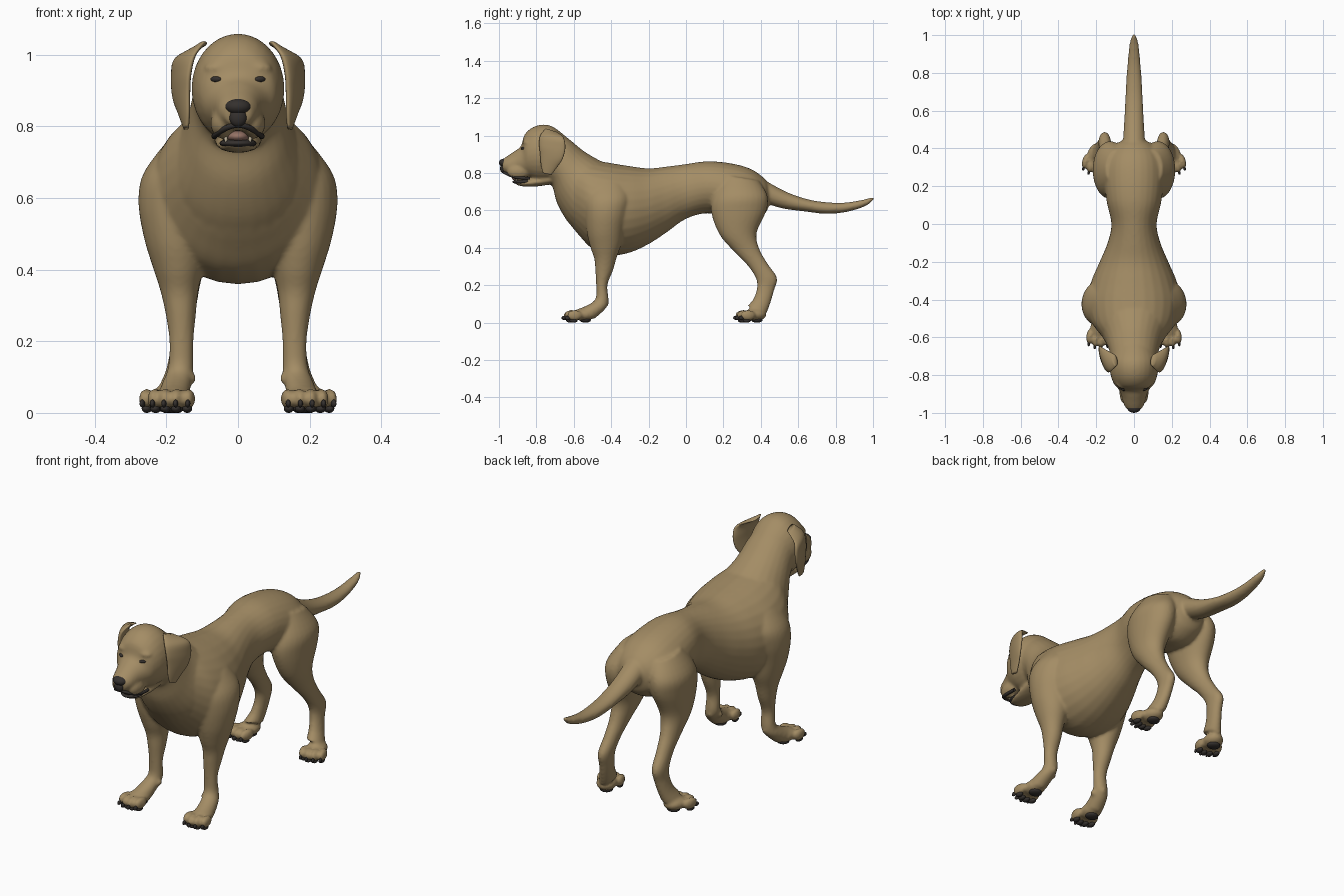
import bpy, bmesh, math
from mathutils import Vector, Matrix

if "Cube" in bpy.data.objects:
    bpy.data.objects.remove(bpy.data.objects["Cube"], do_unlink=True)


def material(name, color):
    mat = bpy.data.materials.new(name)
    mat.use_nodes = True
    mat.diffuse_color = (*color, 1)
    bsdf = mat.node_tree.nodes["Principled BSDF"]
    bsdf.inputs["Base Color"].default_value = (*color, 1)
    bsdf.inputs["Roughness"].default_value = 0.8
    return mat


COAT = material("tan coat", (0.37, 0.265, 0.13))
DARK = material("dark skin", (0.035, 0.03, 0.027))
PINK = material("tongue pink", (0.30, 0.17, 0.13))
TEETH = material("ivory teeth", (0.6, 0.52, 0.38))


def finish(bm, name, mat):
    bmesh.ops.recalc_face_normals(bm, faces=bm.faces)
    mesh = bpy.data.meshes.new(name)
    bm.to_mesh(mesh)
    bm.free()
    mesh.materials.append(mat)
    obj = bpy.data.objects.new(name, mesh)
    bpy.context.collection.objects.link(obj)
    for poly in mesh.polygons:
        poly.use_smooth = True
    return obj


def spline(p0, p1, p2, p3, t):
    return 0.5 * (2 * p1 + (p2 - p0) * t + (2 * p0 - 5 * p1 + 4 * p2 - p3) * t * t
                  + (3 * p1 - p0 - 3 * p2 + p3) * t ** 3)


def loft(bm, sections, side=1, sides=28, steps=5):
    """Section: first edge y, z, second edge y, z, half width, x, x skew, widest height."""
    defaults = (0, 0, 0, 0, 0, 0, 0, 0.5)
    rows = [tuple(s) + defaults[len(s):] for s in sections]
    last = len(rows) - 1
    dense = []
    for i in range(last):
        quad = [rows[max(0, min(last, i + k))] for k in (-1, 0, 1, 2)]
        dense += [[spline(*c, k / steps) for c in zip(*quad)] for k in range(steps)]
    dense.append(rows[-1])
    rings = []
    for ya, za, yb, zb, width, x, skew, f in dense:
        a, b = Vector((x, ya, za)), Vector((x + skew, yb, zb))
        mid = b.lerp(a, f)
        ring = []
        for k in range(sides):
            t = math.tau * k / sides
            up = math.sin(t)
            p = mid + (a - mid if up > 0 else mid - b) * up
            p.x += width * math.cos(t)
            ring.append(bm.verts.new((p.x * side, p.y, p.z)))
        rings.append(ring)
    faces = [bm.faces.new(rings[0]), bm.faces.new(rings[-1])]
    for r, s in zip(rings, rings[1:]):
        for k in range(sides):
            n = (k + 1) % sides
            faces.append(bm.faces.new((r[k], r[n], s[n], s[k])))
    bmesh.ops.recalc_face_normals(bm, faces=faces)


def ball(bm, center, radii, turn=0.0):
    matrix = (Matrix.Translation(center) @ Matrix.Rotation(turn, 4, "Z")
              @ Matrix.Diagonal((*radii, 1)))
    bmesh.ops.create_uvsphere(bm, u_segments=20, v_segments=12, radius=1, matrix=matrix)


body, claws, pads = bmesh.new(), bmesh.new(), bmesh.new()

# Torso: y, belly, back, half width, widest height
torso = [(.445, .63, .73, .05, .5), (.42, .58, .77, .10, .5), (.35, .54, .82, .15, .5),
         (.25, .55, .85, .16, .5), (.12, .585, .863, .145, .5), (0, .555, .848, .12, .5),
         (-.1, .485, .835, .14, .5), (-.2, .42, .825, .182, .5), (-.3, .375, .837, .225, .5),
         (-.4, .36, .853, .25, .5), (-.5, .395, .87, .235, .5), (-.57, .465, .885, .19, .5),
         (-.63, .54, .89, .135, .5), (-.68, .62, .82, .07, .5)]
loft(body, [(y, top, y, low, w, 0, 0, f) for y, low, top, w, f in torso])

# Neck
loft(body, [(-.40, .84, -.58, .48, .21), (-.47, .872, -.64, .55, .185),
            (-.55, .92, -.69, .64, .15), (-.63, .985, -.715, .73, .13),
            (-.72, 1.04, -.75, .765, .12)])

# Skull and muzzle
loft(body, [(-.63, .985, -.68, .78, .10), (-.72, 1.052, -.73, .755, .128),
            (-.80, 1.053, -.79, .755, .125), (-.86, 1.01, -.83, .77, .107),
            (-.882, .945, -.855, .78, .086), (-.92, .915, -.895, .787, .067),
            (-.96, .888, -.945, .79, .055), (-.985, .87, -.978, .805, .038)])
# Lower jaw
loft(body, [(-.72, .79, -.72, .74, .07), (-.80, .775, -.80, .728, .062),
            (-.87, .762, -.87, .728, .05), (-.92, .762, -.91, .738, .03)])
# Tail
loft(body, [(.36, .80, .38, .66, .07), (.43, .757, .42, .64, .06), (.54, .698, .52, .61, .053),
            (.65, .66, .64, .594, .047), (.75, .644, .75, .582, .042),
            (.85, .642, .86, .592, .034), (.95, .658, .957, .622, .024),
            (.99, .67, .995, .65, .013), (1.005, .67, 1.005, .66, .004)])

front_leg = [(-.52, .74, -.33, .75, .06, .15), (-.54, .66, -.30, .67, .088, .178),
             (-.54, .58, -.31, .59, .097, .181), (-.53, .48, -.33, .50, .09, .173),
             (-.51, .40, -.345, .42, .072, .167), (-.49, .34, -.37, .35, .054, .164),
             (-.485, .28, -.39, .28, .043, .16), (-.48, .20, -.42, .20, .034, .158),
             (-.483, .13, -.414, .12, .036, .16), (-.515, .10, -.43, .075, .04, .17),
             (-.57, .075, -.49, .02, .045, .18)]
hind_leg = [(.2, .79, .39, .76, .06, .09), (.145, .68, .435, .68, .09, .122),
            (.135, .59, .43, .60, .088, .128), (.18, .47, .378, .48, .066, .138),
            (.26, .377, .392, .395, .046, .145), (.33, .305, .437, .315, .036, .15),
            (.372, .24, .487, .24, .033, .155), (.38, .19, .472, .175, .031, .158),
            (.362, .13, .453, .11, .033, .168), (.33, .09, .435, .06, .04, .18)]


def paw(x, y, side, turn):
    """Four toes with claws and pads, pointing along -y and turned outward."""
    def place(dx, dy, z):
        p = Matrix.Rotation(turn, 3, "Z") @ Vector((dx, dy, 0))
        return ((x + p.x) * side, y + p.y, z)
    angle = turn * side
    ball(body, place(0, .015, .043), (.05, .062, .034), angle)
    ball(pads, place(0, .025, .014), (.033, .03, .014), angle)
    for k in (-1.5, -.5, .5, 1.5):
        back = .013 * (abs(k) - .5)
        ball(body, place(k * .032, back - .05, .039), (.019, .041, .029), angle)
        ball(pads, place(k * .03, back - .055, .012), (.014, .022, .012), angle)
        ball(claws, place(k * .033, back - .088, .026), (.007, .014, .011), angle)


for side in (1, -1):
    loft(body, front_leg, side)
    loft(body, hind_leg, side)
    paw(.183, -.563, side, math.radians(5))
    paw(.2, .355, side, math.radians(15))
    # Dewclaw, heel, hanging lip and brow
    ball(body, (.128 * side, -.465, .095), (.011, .014, .016))
    ball(body, (.16 * side, -.43, .105), (.02, .018, .022))
    ball(body, (.043 * side, -.895, .808), (.034, .062, .042))
    ball(body, (.055 * side, -.845, .962), (.04, .028, .02))

# Fuse the coat into one soft skin
dog = finish(body, "body", COAT)
remesh = dog.modifiers.new("fuse", "REMESH")
remesh.mode = "VOXEL"
remesh.voxel_size = 0.0075
remesh.use_smooth_shade = True
smooth = dog.modifiers.new("soften", "SMOOTH")
smooth.factor, smooth.iterations = 0.5, 7
bpy.context.view_layer.objects.active = dog
for name in ("fuse", "soften"):
    bpy.ops.object.modifier_apply(modifier=name)

finish(claws, "claws", DARK)
finish(pads, "paw_pads", DARK)

# Ears: thin flaps flaring outward at the back
for side, label in ((1, "left"), (-1, "right")):
    bm = bmesh.new()
    loft(bm, [(-.75, 1.038, -.69, 1.02, .012, .095, .01), (-.78, 1.0, -.655, .99, .019, .124, .045),
              (-.785, .95, -.645, .935, .019, .137, .043), (-.78, .90, -.66, .875, .017, .14, .036),
              (-.775, .84, -.69, .83, .013, .14, .02), (-.765, .80, -.72, .79, .007, .142, .005)],
         side)
    finish(bm, label + "_ear", COAT)
    # Eye set on the face surface
    hit, spot, normal, _ = dog.ray_cast((.062 * side, -2, .932), (0, 1, 0))
    bm = bmesh.new()
    ball(bm, spot if hit else (.062 * side, -.87, .932), (.016, .007, .008), .5 * side)
    finish(bm, label + "_eye", DARK)

# Nose with a groove below
bm = bmesh.new()
ball(bm, (0, -.972, .855), (.036, .028, .022))
ball(bm, (0, -.978, .825), (.024, .016, .026))
finish(bm, "nose", DARK)

# Mouth: lower lip, tongue and teeth
bm = bmesh.new()
ball(bm, (0, -.868, .753), (.052, .06, .015))
finish(bm, "lower_lip", DARK)
bm = bmesh.new()
ball(bm, (0, -.88, .772), (.033, .05, .018))
finish(bm, "tongue", PINK)
bm = bmesh.new()
for side in (1, -1):
    ball(bm, (.034 * side, -.908, .769), (.005, .005, .014))
finish(bm, "lower_teeth", TEETH)

# Dark upper lip edge
curve = bpy.data.curves.new("upper_lip", "CURVE")
curve.dimensions = "3D"
curve.bevel_depth, curve.bevel_resolution = 0.008, 3
half = [(.066, -.835, .772), (.068, -.88, .772), (.058, -.925, .78), (.033, -.962, .797)]
points = half + [(0, -.98, .808)] + [(-x, y, z) for x, y, z in reversed(half)]
line = curve.splines.new("NURBS")
line.points.add(len(points) - 1)
for point, co in zip(line.points, points):
    point.co = (*co, 1)
line.use_endpoint_u = True
curve.materials.append(DARK)
bpy.context.collection.objects.link(bpy.data.objects.new("upper_lip", curve))
